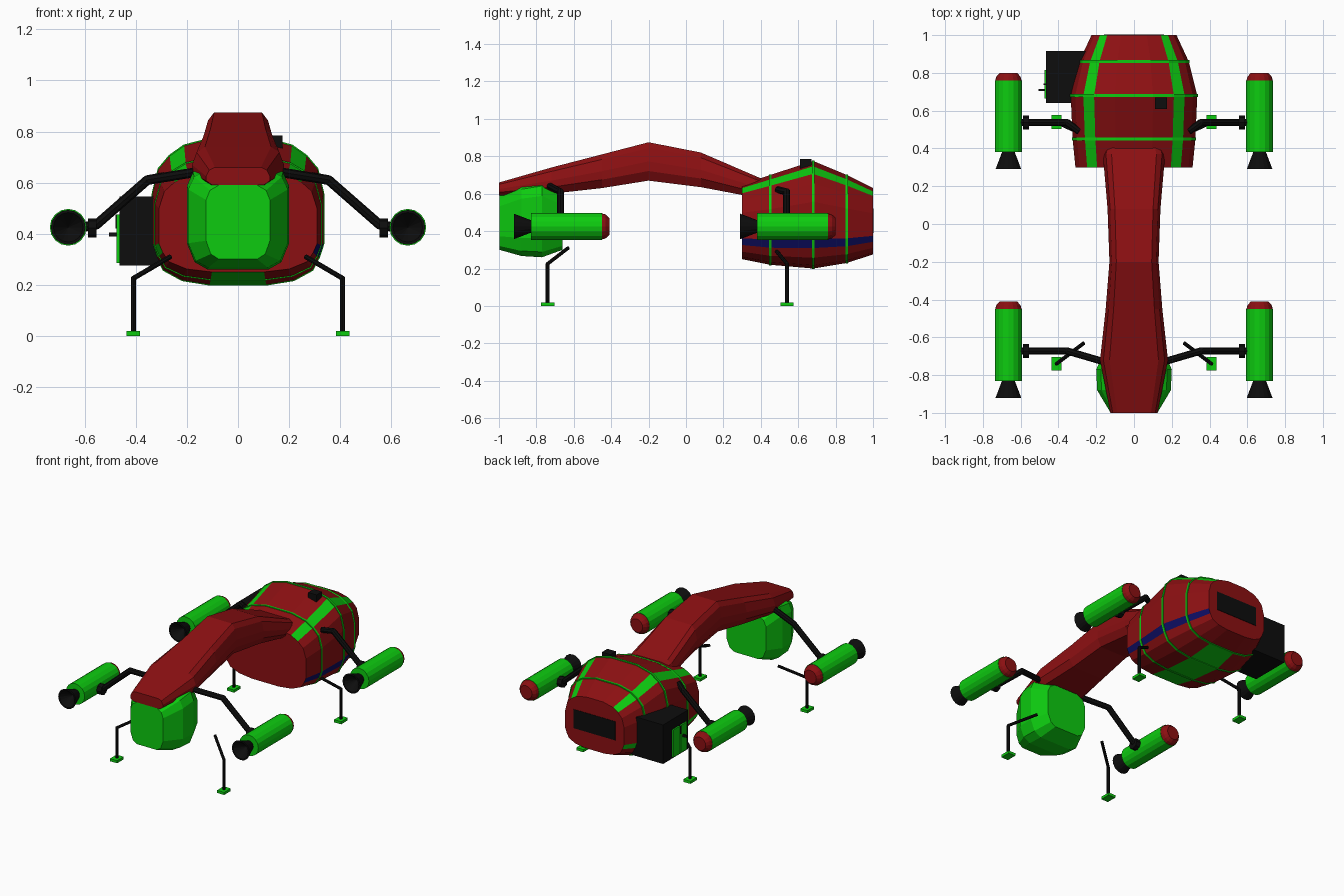
import bpy, bmesh
from math import pi
from mathutils import Vector

if "Cube" in bpy.data.objects:
    bpy.data.objects.remove(bpy.data.objects["Cube"])

def mat(name, rgb):
    m = bpy.data.materials.new(name)
    m.diffuse_color = (*rgb, 1)
    m.use_nodes = True
    m.node_tree.nodes["Principled BSDF"].inputs["Base Color"].default_value = m.diffuse_color
    return m

RED = mat("red", (0.26, 0.005, 0.006))
GREEN = mat("green", (0.004, 0.6, 0.005))
BLACK = mat("black", (0.004, 0.004, 0.004))
BLUE = mat("blue", (0.004, 0.004, 0.12))

def finish(name, bm, *mats):
    bmesh.ops.recalc_face_normals(bm, faces=bm.faces)
    me = bpy.data.meshes.new(name)
    bm.to_mesh(me)
    bm.free()
    for m in mats:
        me.materials.append(m)
    ob = bpy.data.objects.new(name, me)
    bpy.context.collection.objects.link(ob)
    return ob

def loft(name, half, sections, mats, paint=None):
    """Loft a mirrored profile (u = half width, v = height, bottom to top) along y."""
    prof = half + [(-u, v) for u, v in reversed(half)]
    n = len(prof)
    bm = bmesh.new()
    rings = [[bm.verts.new((u * w, y, z0 + v * (z1 - z0))) for u, v in prof]
             for y, w, z0, z1 in sections]
    for s, (a, b) in enumerate(zip(rings, rings[1:])):
        for i in range(n):
            j = (i + 1) % n
            f = bm.faces.new((a[i], a[j], b[j], b[i]))
            f.material_index = paint(s, i) if paint else 0
    bm.faces.new(rings[0])
    bm.faces.new(rings[-1])
    return finish(name, bm, *mats)

def box(name, lo, hi, m):
    bm = bmesh.new()
    bmesh.ops.create_cube(bm, size=1)
    lo, hi = Vector(lo), Vector(hi)
    for v in bm.verts:
        v.co = (lo + hi) / 2 + v.co * (hi - lo)
    return finish(name, bm, m)

def rod(name, pts, r, m, sides=8):
    """Bent round bar: straight cylinders joined by small spheres at the bends."""
    bm = bmesh.new()
    pts = [Vector(p) for p in pts]
    for a, b in zip(pts, pts[1:]):
        q = (b - a).to_track_quat('Z', 'Y').to_matrix().to_4x4()
        q.translation = (a + b) / 2
        bmesh.ops.create_cone(bm, cap_ends=True, segments=sides, radius1=r, radius2=r,
                              depth=(b - a).length, matrix=q)
    for p in pts[1:-1]:
        vs = bmesh.ops.create_uvsphere(bm, u_segments=sides, v_segments=6, radius=r)["verts"]
        bmesh.ops.translate(bm, verts=vs, vec=p)
    return finish(name, bm, m)

def turned(name, x, z, prof, m, sides=16):
    """Lathe (y, radius) points about an axis parallel to y."""
    bm = bmesh.new()
    verts = [bm.verts.new((x + r, y, z)) for y, r in prof]
    edges = [bm.edges.new(p) for p in zip(verts, verts[1:])]
    bmesh.ops.spin(bm, geom=verts + edges, cent=(x, 0, z), axis=(0, 1, 0),
                   angle=2 * pi, steps=sides)
    bmesh.ops.remove_doubles(bm, verts=bm.verts, dist=1e-4)
    return finish(name, bm, m)

# Rear hull with coloured facets
HULL = [(.33, 0), (.65, .03), (.87, .1), (.95, .19), (1, .28),
        (1, .62), (.93, .79), (.8, .88), (.63, .95), (.3, 1)]
SECT = [(.3, .31, .25, .65), (.45, .325, .22, .7), (.68, .335, .2, .775),
        (.86, .29, .23, .7), (1, .225, .275, .63)]

def hull_paint(s, i):
    if i in (7, 11):               # upper corner stripes
        return 1
    if i == 3:                     # right lower stripe
        return 2
    if i == 15 or (i == 19 and s < 3):  # left lower stripe, belly panel
        return 1
    return 0

loft("hull", HULL, SECT, (RED, GREEN, BLUE), hull_paint)

# Raised bands round the hull
for k in (1, 2, 3):
    y, w, z0, z1 = SECT[k]
    loft(f"hull_band_{k}", HULL, [(y + d, w + .003, z0 - .003, z1 + .003) for d in (-.007, .007)],
         (GREEN,))

# Rear window and roof block
box("rear_window", (-.16, .98, .39), (.16, 1.003, .52), BLACK)
box("roof_block", (.11, .61, .73), (.175, .67, .785), BLACK)

# Side cabinet with door and handles
box("side_cabinet", (-.465, .64, .275), (-.22, .915, .545), BLACK)
for i, y in enumerate((.665, .745)):
    box(f"cabinet_door_{i}", (-.475, y, .285), (-.46, y + .07, .475), GREEN)
box("cabinet_handle", (-.505, .705, .39), (-.47, .715, .405), BLACK)
box("cabinet_vent", (-.48, .735, .42), (-.465, .745, .475), BLACK)

# Arched boom joining hull and front pod
loft("boom", [(.8, 0), (1, .25), (1, .5), (.9, .85), (.72, 1)],
     [(-1, .125, .59, .66), (-.72, .18, .6, .74), (-.45, .15, .63, .81), (-.2, .13, .67, .875),
      (.08, .14, .635, .82), (.37, .165, .58, .695), (.42, .15, .58, .675)], (RED,))

# Front pod
loft("front_pod", [(.6, 0), (.85, .07), (1, .25), (1, .8), (.88, .93), (.6, 1)],
     [(-.998, .125, .3, .59), (-.88, .195, .267, .65), (-.77, .2, .26, .67), (-.66, .15, .3, .6)],
     (GREEN,))

# Engines, arms and legs at four corners
for end, dy in (("rear", 0), ("front", -1.21)):
    for side, s in (("right", 1), ("left", -1)):
        tag = f"{end}_{side}"
        x, z = s * .665, .425
        turned(f"{tag}_engine_body", x, z,
               [(.38 + dy, 0), (.38 + dy, .072), (.76 + dy, .072), (.76 + dy, 0)], GREEN)
        turned(f"{tag}_engine_nose", x, z,
               [(.755 + dy, .071), (.78 + dy, .064), (.8 + dy, .046), (.8 + dy, 0)], RED)
        turned(f"{tag}_engine_nozzle", x, z,
               [(.385 + dy, 0), (.385 + dy, .032), (.29 + dy, .068), (.29 + dy, .058), (.36 + dy, 0)], BLACK)
        ya = .538 + dy
        root = (s * .29, .49, .622) if end == "rear" else (s * .14, -.735, .645)
        rod(f"{tag}_arm", [root, (s * .355, ya, .61), (s * .555, ya, .435), (s * .61, ya, .425)], .019, BLACK)
        rod(f"{tag}_arm_collar", [(s * .555, ya, .423), (s * .588, ya, .423)], .037, BLACK)
        yf, yt = (.54, .47) if end == "rear" else (-.74, -.63)
        rod(f"{tag}_leg", [(s * .265, yt, .31), (s * .41, yf, .225), (s * .41, yf, .01)], .01, BLACK)
        box(f"{tag}_foot", (s * .41 - .027, yf - .036, 0), (s * .41 + .027, yf + .036, .018), GREEN)
